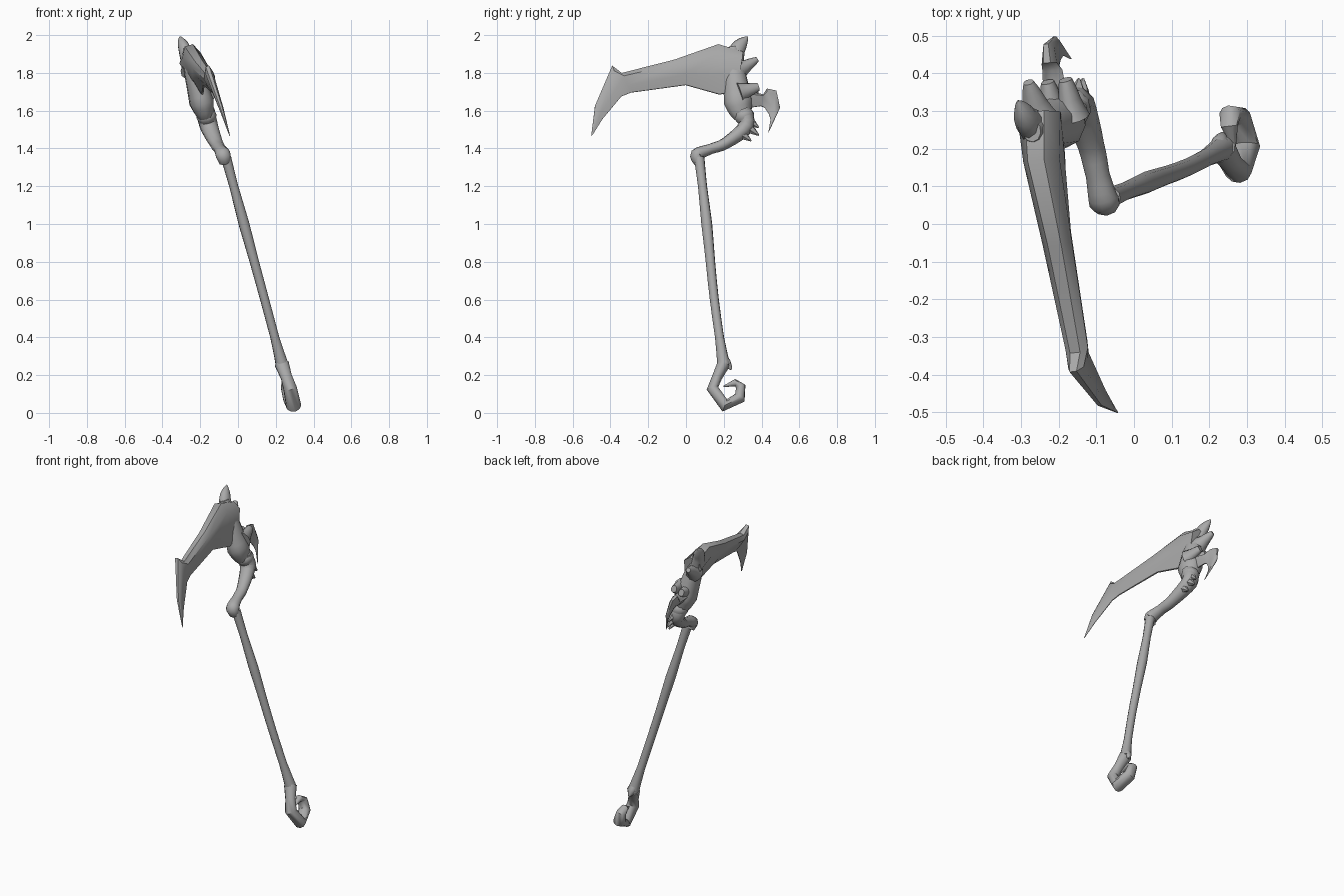
import bpy, bmesh, math
from mathutils import Vector

default_cube = bpy.data.objects.get("Cube")
if default_cube:
    bpy.data.objects.remove(default_cube)

grey = bpy.data.materials.new("bone_grey")
grey.use_nodes = True
colour = (.4, .4, .4, 1)
grey.diffuse_color = colour
grey.node_tree.nodes["Principled BSDF"].inputs["Base Color"].default_value = colour

# The whole weapon lies in one leaning plane
LEAN_Y, LEAN_Z, START_X = -.12, -.285, .33
NORMAL = Vector((1, -LEAN_Y, -LEAN_Z)).normalized()


def place(point, offset):
    y, z = point
    return Vector((START_X + LEAN_Z * z + LEAN_Y * y, y, z)) + NORMAL * offset


def mix(values, t):
    """Value at t along an evenly spaced list, t running from nought to one."""
    position = t * (len(values) - 1)
    i = min(int(position), len(values) - 2)
    return values[i] + (values[i + 1] - values[i]) * (position - i)


def smooth_path(points, steps):
    """Points along a smooth curve that passes through every given point."""
    path = [points[0]]
    last = len(points) - 1
    for i in range(last):
        start, end = points[i], points[i + 1]
        pull_start = (end - points[max(i - 1, 0)]) / 2
        pull_end = (points[min(i + 2, last)] - start) / 2
        for step in range(1, steps + 1):
            t = step / steps
            ease = t * t * (3 - 2 * t)
            path.append(start.lerp(end, ease)
                        + pull_start * t * (1 - t) ** 2
                        - pull_end * t * t * (1 - t))
    return path


def skin(name, rings):
    """Join equal rings of points into a closed, smooth solid."""
    bm = bmesh.new()
    loops = [[bm.verts.new(point) for point in ring] for ring in rings]
    for lower, upper in zip(loops, loops[1:]):
        for i in range(len(lower)):
            bm.faces.new((lower[i - 1], lower[i], upper[i], upper[i - 1]))
    bm.faces.new(loops[0])
    bm.faces.new(loops[-1])
    bmesh.ops.recalc_face_normals(bm, faces=bm.faces)
    mesh = bpy.data.meshes.new(name)
    bm.to_mesh(mesh)
    bm.free()
    mesh.materials.append(grey)
    part = bpy.data.objects.new(name, mesh)
    bpy.context.collection.objects.link(part)
    bpy.ops.object.select_all(action='DESELECT')
    part.select_set(True)
    bpy.context.view_layer.objects.active = part
    bpy.ops.object.shade_smooth_by_angle(angle=math.radians(45))


def sweep(name, points, radii, offset=0, flat=1, sides=10, steps=4):
    """Tube through (y, z) points, its radius running through the radii."""
    path = smooth_path([place(point, offset) for point in points], steps)
    last = len(path) - 1
    rings = []
    for i, centre in enumerate(path):
        along = path[min(i + 1, last)] - path[max(i - 1, 0)]
        across = along.cross(NORMAL).normalized()
        radius = mix(radii, i / last)
        turns = [math.tau * k / sides for k in range(sides)]
        rings.append([centre + radius * (across * math.cos(turn)
                                         + NORMAL * flat * math.sin(turn))
                      for turn in turns])
    skin(name, rings)


def blade_loft(name, outer, inner, depths, offset):
    """Bladed solid: thick near its outer edge, sharp at the inner one."""
    # Each pair is a share of the blade's width and a share of its thickness
    half = [(0, .45), (.2, 1), (.65, .6), (1, .1)]
    section = half + [(share, -thick) for share, thick in reversed(half)]
    rings = []
    for i, (spine, edge) in enumerate(zip(outer, inner)):
        depth = mix(depths, i / (len(outer) - 1))
        rings.append([place(Vector(spine).lerp(Vector(edge), share),
                            offset + thick * depth)
                      for share, thick in section])
    skin(name, rings)


# Long shaft with a swollen grip, and the bent neck above it
sweep("shaft", [(.2, .25), (.15, .6), (.11, 1), (.07, 1.35)],
      radii=[.035, .024, .024, .025, .029, .024, .028])
sweep("neck", [(.07, 1.33), (.06, 1.37), (.13, 1.4), (.21, 1.43),
               (.32, 1.52), (.3, 1.6)],
      radii=[.028, .036, .028, .031, .043, .046], offset=-.012, flat=1.15)
sweep("neck_collar", [(.3, 1.6), (.32, 1.55)],
      radii=[.045, .055, .045], offset=-.012)

# Curled, angular pommel hook and its spur
sweep("pommel_hook",
      [(.2, .26), (.165, .19), (.14, .13), (.205, .04), (.285, .08),
       (.29, .14), (.26, .16), (.2, .14)],
      radii=[.034, .027, .032, .036, .032, .026, .02, .004], flat=1.15, steps=1)
sweep("pommel_spur", [(.19, .3), (.24, .23)], radii=[.025, .024, .006])

# Main blade with its hooked tip
blade_loft("blade",
           outer=[(.3, 1.91), (.17, 1.95), (-.06, 1.87), (-.34, 1.8),
                  (-.39, 1.84), (-.48, 1.63), (-.5, 1.47)],
           inner=[(.27, 1.71), (.18, 1.69), (0, 1.74), (-.29, 1.7),
                  (-.34, 1.68), (-.44, 1.56), (-.49, 1.48)],
           depths=[.06, .002], offset=-.015)

# Rear claw
blade_loft("rear_claw",
           outer=[(.33, 1.7), (.41, 1.69), (.43, 1.72), (.48, 1.71),
                  (.5, 1.62), (.44, 1.49)],
           inner=[(.33, 1.62), (.4, 1.63), (.42, 1.62), (.44, 1.59),
                  (.45, 1.56), (.44, 1.5)],
           depths=[.034, .002], offset=-.02)

# Bony head holding the blade, with its horns
sweep("head", [(.25, 1.94), (.26, 1.8), (.28, 1.65), (.3, 1.57)],
      radii=[.03, .06, .078, .045], offset=-.02, flat=.85)
sweep("top_horn", [(.26, 1.88), (.28, 1.94), (.33, 2)],
      radii=[.05, .045, .035, .003], offset=-.03, flat=.8)
sweep("rear_horn", [(.28, 1.82), (.38, 1.88)],
      radii=[.055, .032, .014], offset=-.03)
for side, name in ((1, "left_lug"), (-1, "right_lug")):
    sweep(name, [(.28, 1.69), (.38, 1.72)],
          radii=[.055, .036, .022], offset=side * .025, flat=.8)

# Small thorns along the outside of the neck
thorn_reach = Vector((.055, -.04))
for i, root in enumerate([(.33, 1.55), (.33, 1.51), (.29, 1.48)]):
    sweep(f"neck_thorn_{i}", [root, Vector(root) + thorn_reach],
          radii=[.026, .018, .004], sides=6, steps=2)
